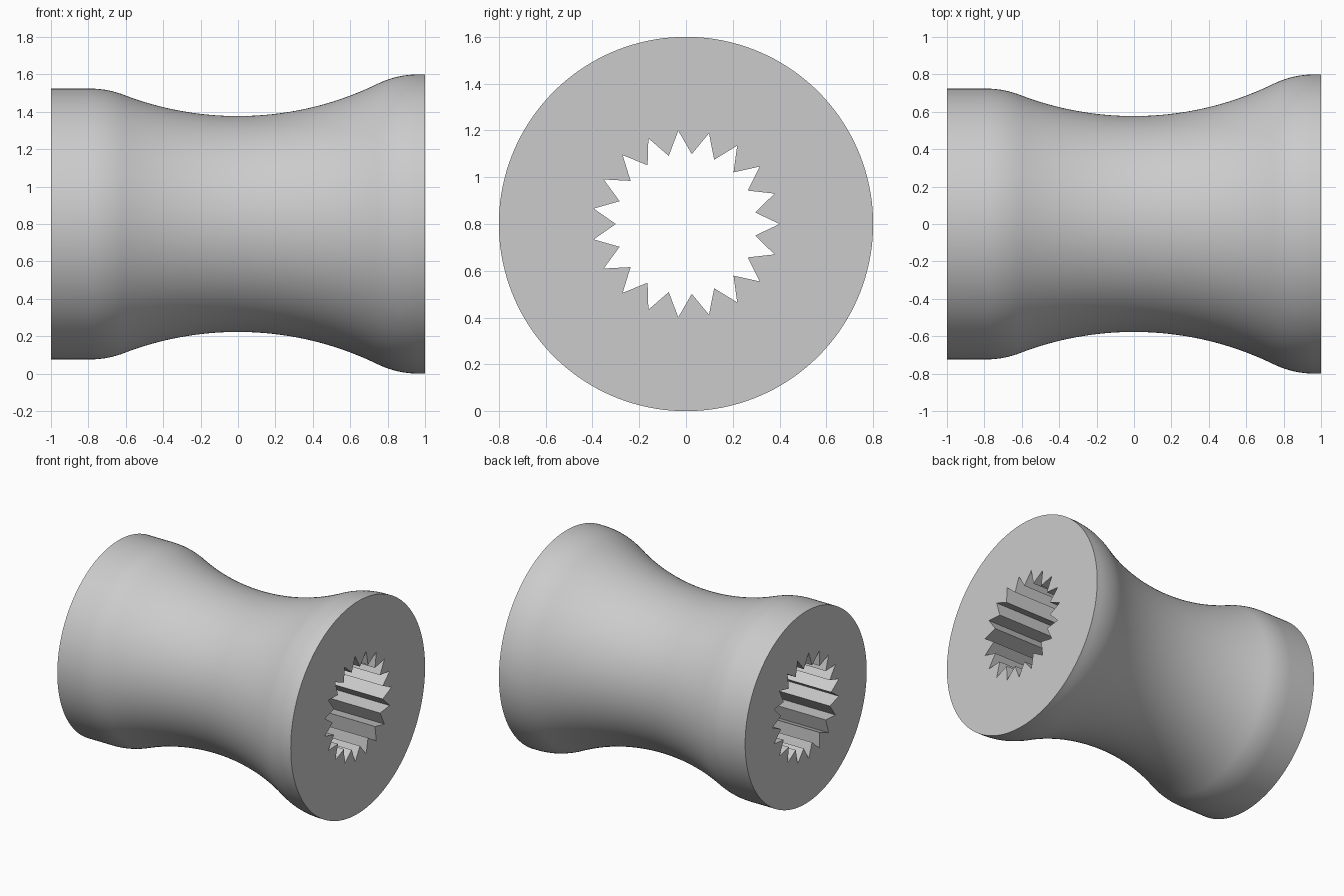
import bpy, bmesh
from math import sin, cos, pi, sqrt, radians

cube = bpy.data.objects.get("Cube")
if cube:
    bpy.data.objects.remove(cube)

AXIS_Z = 0.8
TEETH = 19
SUB = 4                        # rim segments per half tooth
SEGMENTS = TEETH * 2 * SUB
WAIST, ARC, FILLET = 0.577, 1.7, 0.5
LEFT_R, RIGHT_R = 0.724, 0.8


def half_profile(end_radius):
    """Points (distance from waist, radius): waist arc, tangent fillet, straight rim."""
    rise = end_radius - WAIST
    centre = sqrt(rise * (2 * (ARC + FILLET) - rise))
    joint = centre * ARC / (ARC + FILLET)
    points = []
    for i in range(17):
        x = joint * i / 16
        points.append((x, WAIST + ARC - sqrt(ARC**2 - x**2)))
    for i in range(1, 13):
        x = joint + (centre - joint) * i / 12
        points.append((x, end_radius - FILLET + sqrt(FILLET**2 - (x - centre)**2)))
    points.append((1.0, end_radius))
    return points


bm = bmesh.new()


def ring(x, radii, count):
    """Closed loop of vertices round the x axis, cycling through the radii."""
    verts = []
    for i in range(count):
        a = 2 * pi * i / count
        r = radii[i % len(radii)]
        verts.append(bm.verts.new((x, r * cos(a), AXIS_Z + r * sin(a))))
    return verts


def bridge(a, b):
    n = len(a)
    for i in range(n):
        j = (i + 1) % n
        bm.faces.new((a[i], a[j], b[j], b[i]))


# Waisted outer surface
left = [(-x, r) for x, r in reversed(half_profile(LEFT_R))]
profile = left + half_profile(RIGHT_R)[1:]
rims = [ring(x, [r], SEGMENTS) for x, r in profile]
for a, b in zip(rims, rims[1:]):
    bridge(a, b)

# Toothed bore
bore = [ring(x, [0.4, 0.3], TEETH * 2) for x in (-1, 1)]
bridge(*bore)

# Flat ends between rim and bore
for rim, star in zip((rims[0], rims[-1]), bore):
    for i in range(TEETH * 2):
        outer = [rim[(i * SUB + k) % SEGMENTS] for k in range(SUB + 1)]
        bm.faces.new(outer + [star[(i + 1) % len(star)], star[i]])

bmesh.ops.recalc_face_normals(bm, faces=bm.faces)
mesh = bpy.data.meshes.new("splined_roller")
bm.to_mesh(mesh)
bm.free()

# Plain grey material
grey = bpy.data.materials.new("plain grey")
grey.use_nodes = True
colour = (0.6, 0.6, 0.6, 1)
grey.diffuse_color = colour
for node in grey.node_tree.nodes:
    if node.type == 'BSDF_PRINCIPLED':
        node.inputs["Base Color"].default_value = colour
mesh.materials.append(grey)

roller = bpy.data.objects.new("splined_roller", mesh)
bpy.context.collection.objects.link(roller)
bpy.ops.object.select_all(action='DESELECT')
roller.select_set(True)
bpy.context.view_layer.objects.active = roller
bpy.ops.object.shade_smooth_by_angle(angle=radians(30))
